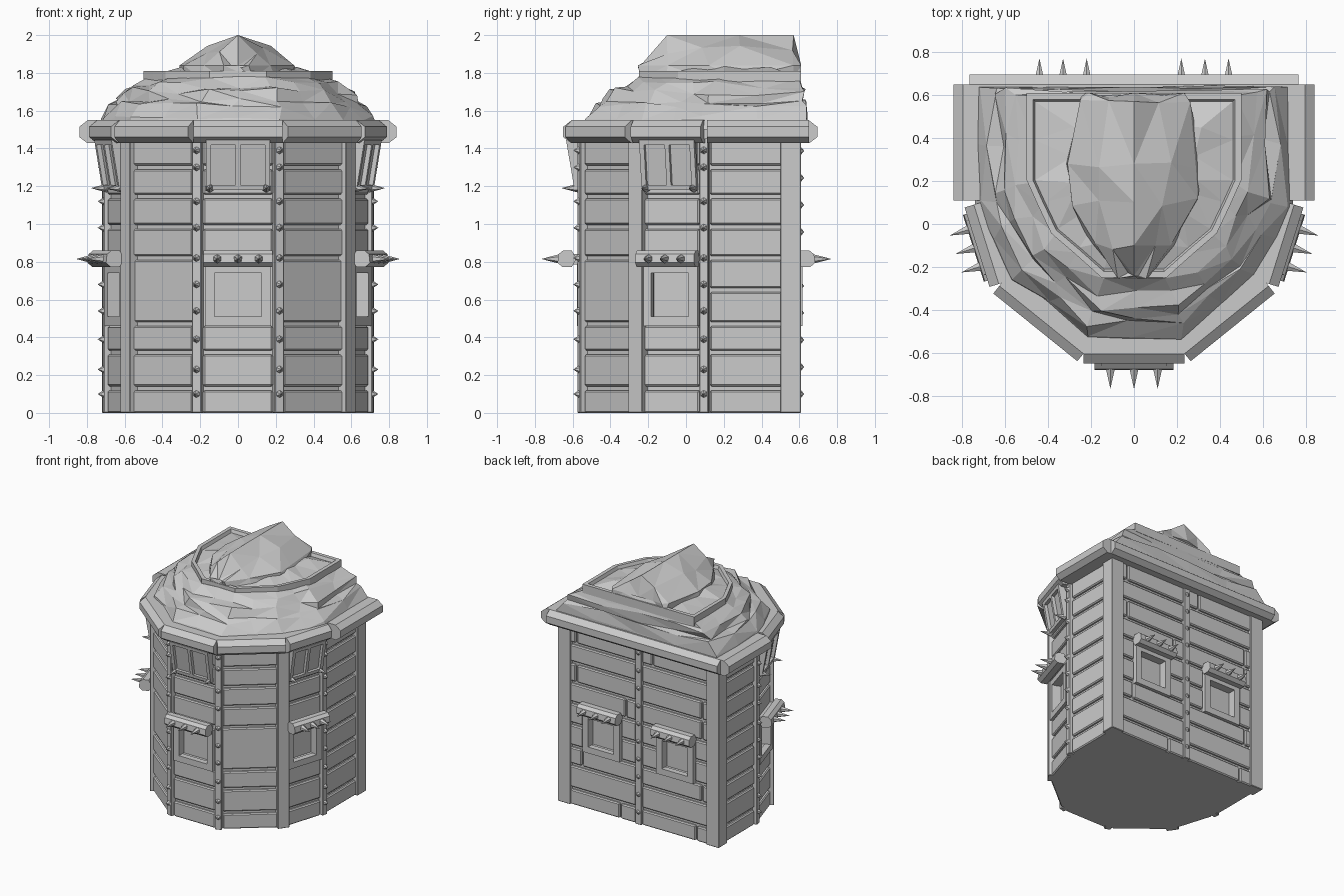
import bpy, bmesh, math, random
from mathutils import Matrix, Vector

if "Cube" in bpy.data.objects:
    bpy.data.objects.remove(bpy.data.objects["Cube"])

random.seed(4)
stone = bpy.data.materials.new("plain_grey")
stone.diffuse_color = (0.6, 0.6, 0.6, 1)
stone.use_nodes = True
stone.node_tree.nodes["Principled BSDF"].inputs["Base Color"].default_value = stone.diffuse_color
parts = {}


def mesh(name):
    return parts.setdefault(name, bmesh.new())


def facing(p, n):
    """Wall frame: x along the wall, y outward, z up."""
    n = Vector((n[0], n[1], 0)).normalized()
    t = Vector((n.y, -n.x, 0))
    return Matrix(((t.x, n.x, 0, p[0]), (t.y, n.y, 0, p[1]), (0, 0, 1, 0), (0, 0, 0, 1)))


def frame(a, b):
    """Wall frame between two plan points, and half the wall length."""
    a, b = Vector((*a, 0)), Vector((*b, 0))
    mid, e = (a + b) / 2, (b - a).normalized()
    n = Vector((e.y, -e.x, 0))
    if n.dot(mid - Vector((0, 0.1, 0))) < 0:
        n = -n
    return facing(mid, n), (b - a).length / 2


def box(name, m, s, d, z, lean=0):
    """Box in a wall frame; lean pushes its top outward."""
    bm = mesh(name)
    v = [bm.verts.new(m @ Vector((x, y + lean * k, z[k])))
         for k in (0, 1) for x, y in ((s[0], d[0]), (s[1], d[0]), (s[1], d[1]), (s[0], d[1]))]
    for f in ((3, 2, 1, 0), (4, 5, 6, 7), (0, 1, 5, 4), (1, 2, 6, 5), (2, 3, 7, 6), (3, 0, 4, 7)):
        bm.faces.new([v[i] for i in f])


def bar(name, m, s, profile):
    """Extrude a (depth, height) profile along a wall."""
    bm = mesh(name)
    a, b = ([bm.verts.new(m @ Vector((x, *p))) for p in profile] for x in s)
    n = len(profile)
    for i in range(n):
        bm.faces.new((a[i], a[(i + 1) % n], b[(i + 1) % n], b[i]))
    bm.faces.new(a[::-1])
    bm.faces.new(b)


def spike(name, m, s, d, z, r, length):
    bmesh.ops.create_cone(mesh(name), cap_ends=True, segments=6, radius1=r, radius2=0, depth=length,
                          matrix=m @ Matrix.Translation((s, d + length / 2, z)) @ Matrix.Rotation(-math.pi / 2, 4, 'X'))


def window_frame(name, m, s, d, z, w, lean=0, mid=False):
    """Four frame bars around an opening, optional middle bar."""
    dz = lean * w / (z[1] - z[0])
    box(name, m, (s[0], s[0] + w), d, z, lean)
    box(name, m, (s[1] - w, s[1]), d, z, lean)
    box(name, m, (s[0] + w, s[1] - w), d, (z[0], z[0] + w), dz)
    box(name, m, (s[0] + w, s[1] - w), (d[0] + lean - dz, d[1] + lean - dz), (z[1] - w, z[1]), dz)
    if mid:
        c = (s[0] + s[1]) / 2
        box(name, m, (c - .012, c + .012), d, z, lean)


def loft(name, loops):
    """Skin a stack of equal-length point loops with triangles."""
    bm = mesh(name)
    rows = [[bm.verts.new(p) for p in loop] for loop in loops]
    n = len(rows[0])
    for a, b in zip(rows, rows[1:]):
        for i in range(n):
            j = (i + 1) % n
            bm.faces.new((a[i], a[j], b[j], b[i]))
    bm.faces.new(rows[0][::-1])
    bm.faces.new(rows[-1])
    if name.startswith("roof"):
        bmesh.ops.triangulate(bm, faces=bm.faces[:])


HALF = [(.3, 0), (.55, .13), (.77, .24), (.9, .4), (1, .53), (1, .77), (1, 1), (.5, 1)]


def outline(z, w, front, back, jit=0.0):
    """Rounded-front outline used by all roof layers."""
    shape = [(0, 0)] + HALF + [(0, 1)] + [(-x, y) for x, y in HALF[::-1]]
    r = lambda k=1: random.uniform(-jit, jit) * k
    return [(x * w + r(), front + y * (back - front) + r(.35 if y == 1 else 1), z + r(.8)) for x, y in shape]


# Wall plan
P = [(.21, -.54), (.57, -.25), (.68, .1), (.68, .58)]
M = [(-x, y) for x, y in P]
loft("wall_core", [[(x, y, z) for x, y in P + M[::-1]] for z in (0, 1.5)])

# Plank courses
ROWS = [0, .13, .32, .47, .65, .82, .985, 1.145, 1.3, 1.45]


def planks(a, b, skip=(), window=None):
    m, h = frame(a, b)
    for i, (z0, z1) in enumerate(zip(ROWS, ROWS[1:])):
        if i in skip:
            continue
        cuts = [(-h + .02, h - .02)]
        if window:
            c, w = window
            if i in (3, 4):
                cuts = [(-h + .02, c - w), (c + w, h - .02)]
            elif i % 3 != 1:
                k = h * random.choice((-.65, -.5, .5, .65))
                cuts = [(-h + .02, k), (k, h - .02)]
        for s0, s1 in cuts:
            box("planks", m, (s0 + .006, s1 - .006), (-.01, .02), (z0 + (.011 if i else 0), z1 - .011))


def lower_window(m, w=.175, gap=.11, off=0.0, c=0):
    window_frame("lower_window_frame", m, (c - w, c + w), (-.01, .036), (.46, .79), .05)
    box("window_cutter", m, (c - w + .045, c + w - .045), (-.035, .1), (.505, .745))
    box("awning_bracket", m, (c - w + .02, c + w - .02), (-.01, .07), (.785, .84))
    y = .078 + off
    bar("awning_bar", m, (c - w - .008, c + w + .008),
        [(y - .05, .815), (y - .025, .772), (y + .025, .772), (y + .05, .795), (y + .045, .84), (y + .02, .86), (y - .025, .86)])
    for k in (-1, 0, 1):
        spike("awning_spikes", m, c + k * gap, y + .032, .815, .027, .105)


def upper_window(m, w=.17):
    z = (1.18, 1.445)
    box("upper_window_body", m, (.005 - w, w - .005), (-.02, .025), z, .045)
    window_frame("upper_window_frame", m, (-w, w), (.02, .05), z, .026, .045, True)
    for k in (-1, 1):
        spike("upper_window_studs", m, k * (w - .02), .03, 1.19, .024, .09)


planks(P[0], M[0], skip=(3, 4))
for Q in (P, M):
    sg = 1 if Q is P else -1
    planks(Q[0], Q[1], skip=(3, 4))
    m, h = frame(Q[0], Q[1])
    box("planks", m, (-h + .02, h - .02), (-.01, .016), (.481, .809))
    planks(Q[1], Q[2], skip=(3, 4))
    planks(Q[2], Q[3])
    # Wall half behind, with offset plank joints; the window centre is mirrored with it
    mb, hb = frame(Q[3], (0, .58))
    planks(Q[3], (0, .58), window=((.34 - .33) * -sg, .165))
    m, h = frame(Q[1], Q[2])
    lower_window(m, .155, .09)
    upper_window(m, .152)
    lower_window(mb, .165, .11, -.025, (.34 - .33) * -sg)
    # Upright posts
    for i, half, out, n in ((0, .026, .03, (.33, -.95)), (1, .046, .035, (.82, -.57)), (2, .024, .034, (.985, -.17))):
        m = facing(Q[i], (n[0] * sg, n[1]))
        box("posts", m, (-half, half), (-.03, out), (0, 1.46))
        if i != 1:
            for z in (.1, .23, .39, .54, .68, .82, .98, 1.12, 1.3, 1.39):
                spike("post_studs", m, 0, out - .002, z, .021, .032)
    box("corner_posts", facing((sg * .664, .555), (0, 1)), (-.056, .056), (-.055, .055), (0, 1.46))

front, _ = frame(P[0], M[0])
lower_window(front, off=.012)
upper_window(front)
back, _ = frame(P[3], M[3])
box("posts", back, (-.028, .028), (-.01, .03), (0, 1.46))
for k in range(10):
    spike("post_studs", back, 0, .028, .1 + k * .143, .021, .018)

# Eave beams with sloped outer edges
beams = [(P[0], M[0], .025, .11), (P[3], M[3], .085, .115)]
for Q in (P, M):
    sg = 1 if Q is P else -1
    beams += [(Q[0], Q[1], .02, .11), (Q[1], Q[2], .01, .11), ((sg * .68, .11), (sg * .68, .65), 0, .16)]
for a, b, extra, out in beams:
    m, h = frame(a, b)
    bar("eave_beams", m, (-h - extra, h + extra),
        [(-.03, 1.43), (out - .04, 1.43), (out, 1.46), (out, 1.515), (out - .045, 1.55), (-.03, 1.55)])
loft("eave_soffit", [[(x * 1.07, y * 1.07, z) for x, y in P + M[::-1]] for z in (1.45, 1.52)])

# Layered rock roof: height, half width, front, back, roughness
layers = [(1.50, .74, -.55, .64, 0), (1.56, .72, -.525, .64, .016), (1.635, .665, -.47, .63, .032),
          (1.65, .625, -.43, .61, .024), (1.70, .6, -.385, .625, .032), (1.735, .55, -.33, .605, .026),
          (1.775, .47, -.25, .6, .008)]
loft("roof_rock", [outline(*r) for r in layers])

# Raised ring with a sunken bed
ring = [(1.74, .5, -.25, .61), (1.81, .5, -.25, .61), (1.81, .47, -.22, .58), (1.785, .46, -.21, .57)]
loft("roof_ring", [outline(*r) for r in ring] + [outline(1.82, .3, -.08, .45, .02)])

# Peaked crest: y, outer half width, shoulder half width, shoulder height, ridge height
crest = [(-.24, .07, .035, 1.82, 1.84), (-.1, .19, .08, 1.9, 2.0), (.1, .28, .15, 1.92, 2.0),
         (.28, .31, .17, 1.94, 2.0), (.57, .24, .13, 1.92, 2.0), (.61, .23, .12, 1.83, 1.84)]
sections = []
for y, w2, w1, zm, zr in crest:
    j = lambda: random.uniform(-.022, .022)
    e = lambda: min(.61, y + j())
    sections.append([(-w2 - .01, y, 1.77), (-w2 + j(), e(), 1.84), (-w1 + j(), e(), zm + j() * .7), (0, y, zr),
                     (w1 + j(), e(), zm + j() * .7), (w2 + j(), e(), 1.84), (w2 + .01, y, 1.77)])
loft("roof_crest", sections)

# Objects, one per part
BEVEL = {"planks": .008, "posts": .004, "corner_posts": .004}
obs = {}
for name, bm in parts.items():
    bmesh.ops.recalc_face_normals(bm, faces=bm.faces[:])
    me = bpy.data.meshes.new(name)
    bm.to_mesh(me)
    bm.free()
    me.materials.append(stone)
    ob = obs[name] = bpy.data.objects.new(name, me)
    bpy.context.collection.objects.link(ob)
    if name in BEVEL:
        mod = ob.modifiers.new("chamfer", 'BEVEL')
        mod.width, mod.segments = BEVEL[name], 1

# Window recesses
obs["window_cutter"].hide_render = True
obs["window_cutter"].display_type = 'WIRE'
cut = obs["wall_core"].modifiers.new("openings", 'BOOLEAN')
cut.operation, cut.object, cut.solver = 'DIFFERENCE', obs["window_cutter"], 'EXACT'
